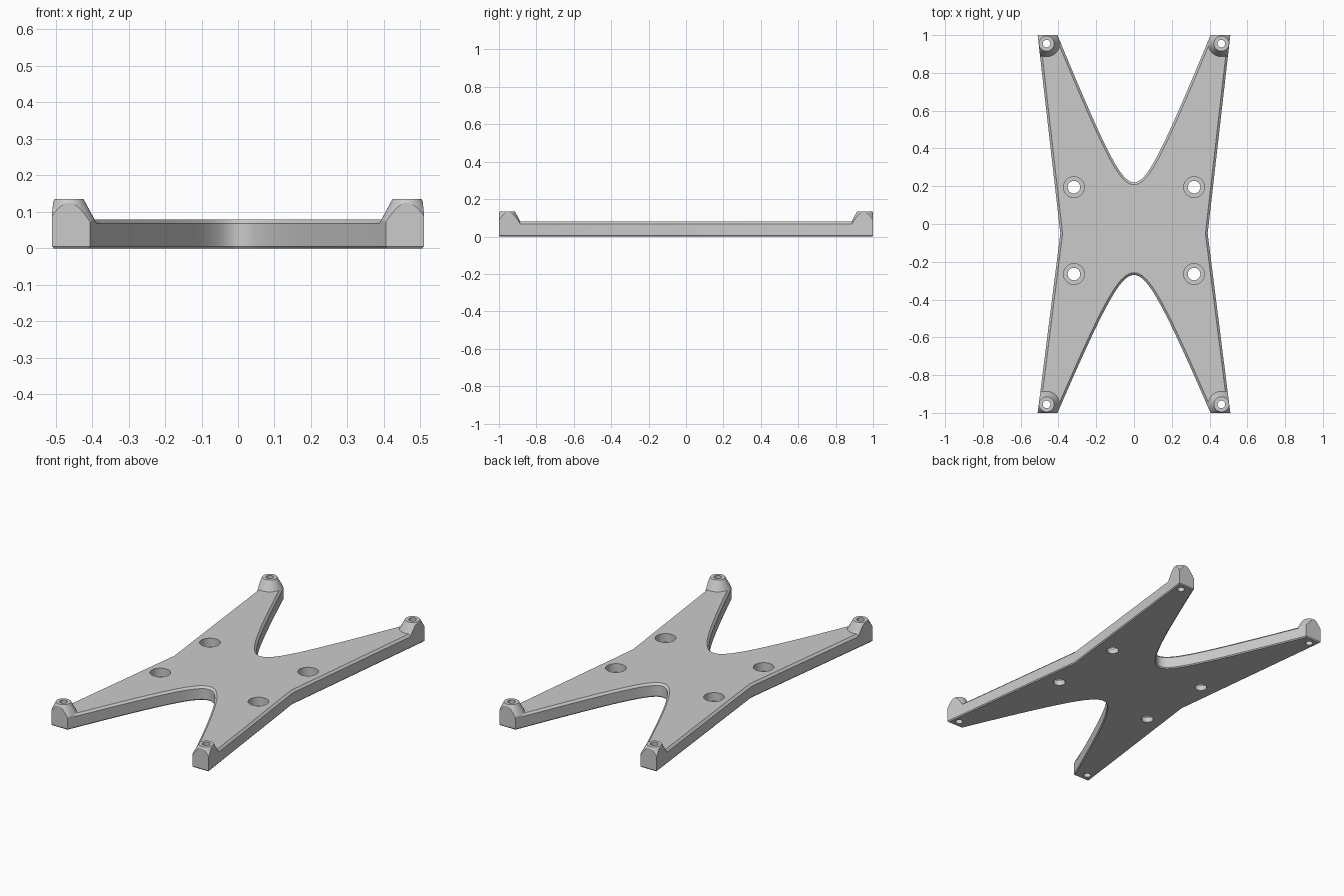
import bpy, bmesh, math
from mathutils import Vector

if "Cube" in bpy.data.objects:
    bpy.data.objects.remove(bpy.data.objects["Cube"])

grey = bpy.data.materials.new("light_grey")
grey.use_nodes = True
grey.diffuse_color = (0.6, 0.6, 0.6, 1)
grey.node_tree.nodes["Principled BSDF"].inputs["Base Color"].default_value = (0.6, 0.6, 0.6, 1)

TIP_OUT, TIP_IN, WAIST = 0.51, 0.405, 0.39


def add_object(name, bm):
    bmesh.ops.recalc_face_normals(bm, faces=bm.faces)
    mesh = bpy.data.meshes.new(name)
    bm.to_mesh(mesh)
    bm.free()
    mesh.materials.append(grey)
    obj = bpy.data.objects.new(name, mesh)
    bpy.context.collection.objects.link(obj)
    return obj


def notch(bottom, end, slope, steps=40):
    """Hyperbolic cut-out between two legs, from +x to -x."""
    depth = abs(end - bottom)
    c = ((slope * TIP_IN) ** 2 - depth ** 2) / (2 * depth)
    t_max = math.asinh(slope * TIP_IN / c)
    side = math.copysign(1, end)
    points = []
    for i in range(steps + 1):
        t = t_max * (1 - 2 * i / steps)
        points.append(Vector((c / slope * math.sinh(t),
                              bottom + side * c * (math.cosh(t) - 1))))
    points[0].y = points[-1].y = end
    return points


def inset(points, sides, ends):
    """Move the outline inward, with a separate distance for the leg ends."""
    result = []
    for i, p in enumerate(points):
        lines = []
        for a, b in ((points[i - 1], p), (p, points[(i + 1) % len(points)])):
            d = (b - a).normalized()
            at_end = abs(a.y) > 0.999 and abs(b.y) > 0.999
            lines.append((Vector((-d.y, d.x)), ends if at_end else sides))
        (n, d), (m, e) = lines
        det = n.x * m.y - n.y * m.x
        if abs(det) < 1e-3:
            move = n * d
        else:
            move = Vector((d * m.y - e * n.y, e * n.x - d * m.x)) / det
        result.append(p + move)
    return result


def prism(name, layers):
    """Closed solid through a stack of (outline, height) layers."""
    bm = bmesh.new()
    rings = [[bm.verts.new((p.x, p.y, z)) for p in pts] for pts, z in layers]
    n = len(rings[0])
    for low, high in zip(rings, rings[1:]):
        for i in range(n):
            j = (i + 1) % n
            bm.faces.new((low[i], low[j], high[j], high[i]))
    bm.faces.new(rings[0][::-1])
    bm.faces.new(rings[-1])
    return add_object(name, bm)


def cones(name, centres, r_low, r_high, z_low, z_high):
    """One object holding a round solid at each centre."""
    bm = bmesh.new()
    for x, y in centres:
        made = bmesh.ops.create_cone(bm, cap_ends=True, segments=48, radius1=r_low,
                                     radius2=r_high, depth=z_high - z_low)
        bmesh.ops.translate(bm, verts=made["verts"], vec=(x, y, (z_low + z_high) / 2))
    return add_object(name, bm)


def boolean(target, tool, operation):
    mod = target.modifiers.new(operation.lower(), 'BOOLEAN')
    mod.operation, mod.solver, mod.object = operation, 'EXACT', tool
    bpy.context.view_layer.objects.active = target
    bpy.ops.object.modifier_apply(modifier=mod.name)
    bpy.data.objects.remove(tool)


# Outline of the X-shaped plate, counter-clockwise
right = [Vector((TIP_OUT, -1)), Vector((WAIST, -0.05)), Vector((TIP_OUT, 1))]
left = [Vector((-p.x, p.y)) for p in reversed(right)]
outline = right + notch(0.22, 1, 2.5) + left + notch(-0.27, -1, 2.4)[::-1]

# Plate with chamfered upper and lower rims
plate = prism("mounting_plate", [
    (inset(outline, 0.005, 0.005), 0), (outline, 0.006),
    (outline, 0.068), (inset(outline, 0.012, 0), 0.08)])

# Conical bosses on the leg tips, trimmed to the outline
tips = [(x, y) for x in (-0.463, 0.463) for y in (-0.955, 0.955)]
bosses = cones("tip_bosses", tips, 0.091, 0.04, 0.04, 0.135)
boolean(bosses, prism("boss_trim", [(outline, 0), (outline, 0.2)]), 'INTERSECT')
boolean(plate, bosses, 'UNION')

# Through holes in the tips, counterbored holes in the middle
middle = [(x, y) for x in (-0.318, 0.318) for y in (-0.265, 0.195)]
boolean(plate, cones("tip_holes", tips, 0.02, 0.02, -0.1, 0.3), 'DIFFERENCE')
boolean(plate, cones("screw_holes", middle, 0.033, 0.033, -0.1, 0.3), 'DIFFERENCE')
boolean(plate, cones("counterbores", middle, 0.055, 0.055, 0.03, 0.3), 'DIFFERENCE')

# Smooth curved walls, keep crisp edges
bpy.ops.object.select_all(action='DESELECT')
plate.select_set(True)
bpy.context.view_layer.objects.active = plate
bpy.ops.object.shade_smooth_by_angle(angle=math.radians(25))
